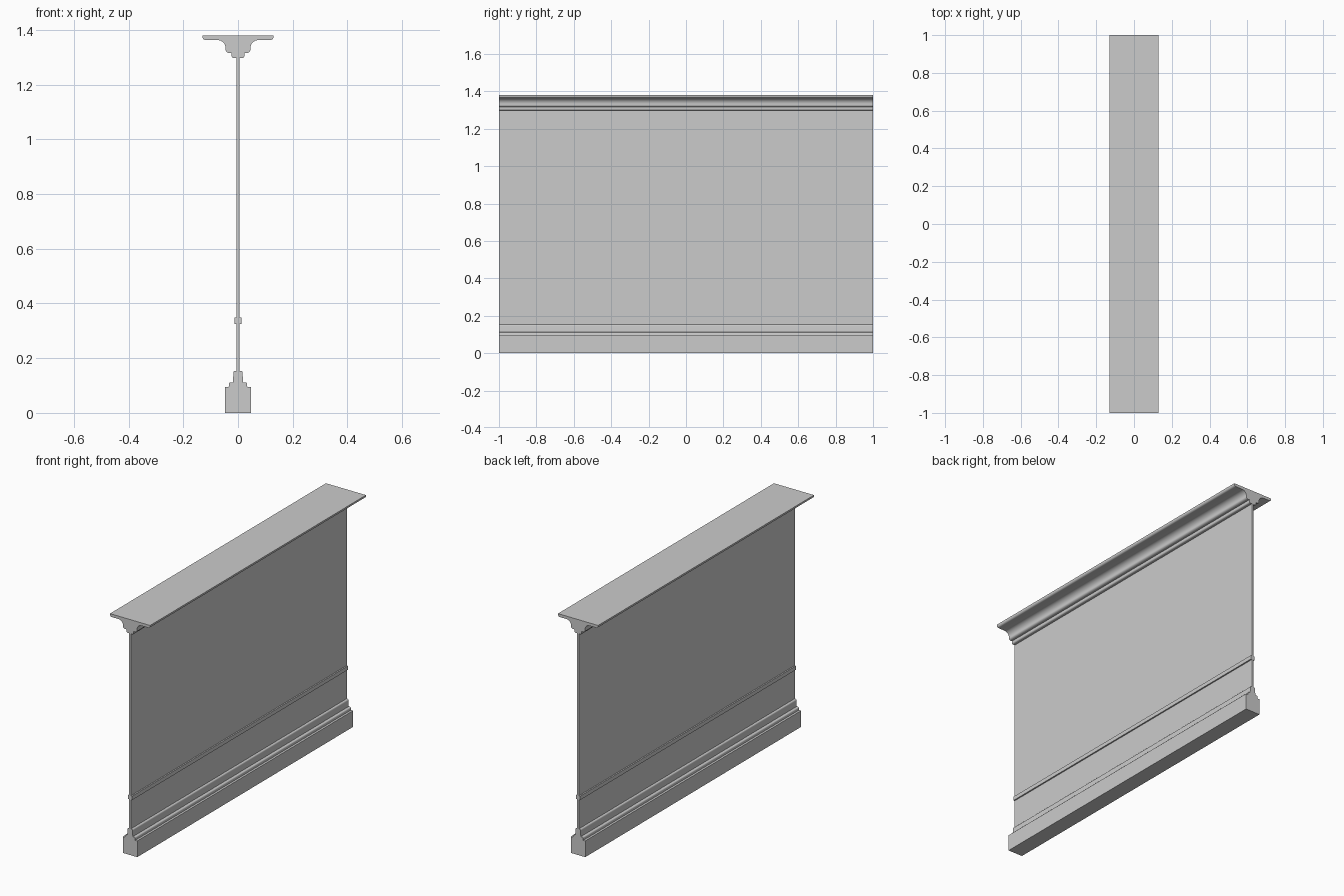
import bpy, bmesh
from math import sin, cos, pi, radians

if "Cube" in bpy.data.objects:
    bpy.data.objects.remove(bpy.data.objects["Cube"])


def arc(cx, cz, rx, rz, a0, a1, n=10):
    """Points along an elliptical arc in the x-z plane."""
    pts = []
    for i in range(n + 1):
        a = radians(a0 + (a1 - a0) * i / n)
        pts.append((cx + rx * cos(a), cz + rz * sin(a)))
    return pts


def extrusion(name, half, length=2.0):
    """Mirror a right-hand half profile across x = 0 and sweep it along y."""
    outline = half + [(-x, z) for x, z in reversed(half)]
    bm = bmesh.new()
    face = bm.faces.new([bm.verts.new((x, -length / 2, z)) for x, z in outline])
    swept = bmesh.ops.extrude_face_region(bm, geom=[face])["geom"]
    moved = [g for g in swept if isinstance(g, bmesh.types.BMVert)]
    bmesh.ops.translate(bm, verts=moved, vec=(0, length, 0))
    bmesh.ops.recalc_face_normals(bm, faces=bm.faces)
    mesh = bpy.data.meshes.new(name)
    bm.to_mesh(mesh)
    bm.free()
    obj = bpy.data.objects.new(name, mesh)
    bpy.context.collection.objects.link(obj)
    bpy.ops.object.select_all(action="DESELECT")
    obj.select_set(True)
    bpy.context.view_layer.objects.active = obj
    bpy.ops.object.shade_smooth_by_angle(angle=radians(30))
    return obj


# Stepped plinth with small rounded shoulders
extrusion("plinth",
          [(0.047, 0), (0.047, 0.095), (0.034, 0.095)]
          + arc(0.026, 0.105, 0.007, 0.007, 0, 90, 5)
          + [(0.018, 0.112)]
          + arc(0.010, 0.146, 0.007, 0.008, 0, 90, 5))

# Thin upright panel
extrusion("panel", [(0.005, 0.14), (0.005, 1.31)])

# Narrow rail across the lower panel
extrusion("rail", [(0.013, 0.325), (0.013, 0.348)])

# Cornice: bead, rounded step, cove and flat top shelf
extrusion("cornice",
          arc(0.016, 1.306, 0.008, 0.008, -90, 0, 5)
          + [(0.024, 1.316)]
          + arc(0.032, 1.327, 0.013, 0.011, -90, 0, 6)
          + arc(0.075, 1.332, 0.030, 0.031, 180, 90, 12)
          + arc(0.118, 1.375, 0.012, 0.012, -90, -20, 4)
          + [(0.13, 1.380)])
